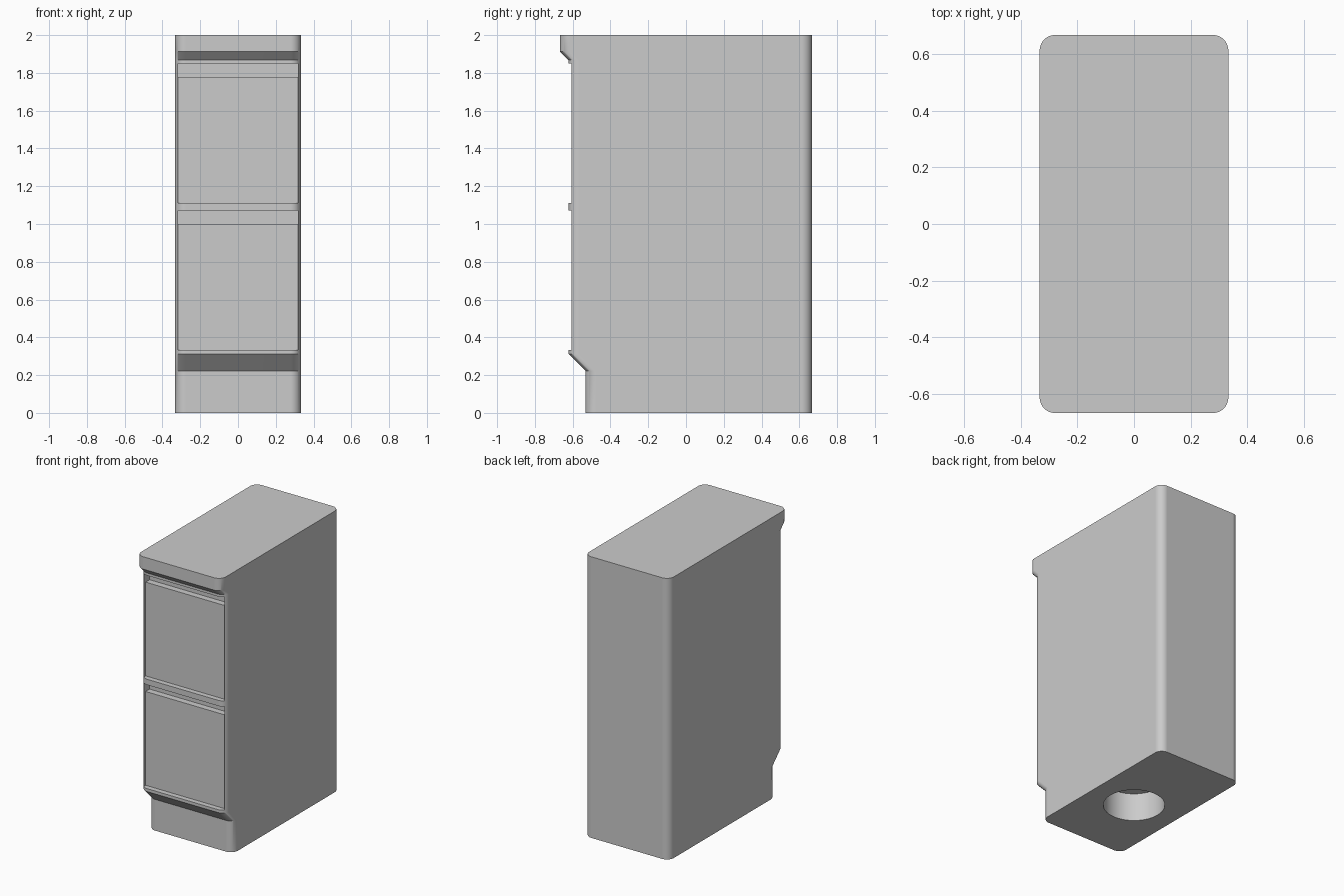
import bpy, bmesh, math
from mathutils import Matrix

cube = bpy.data.objects.get("Cube")
if cube:
    bpy.data.objects.remove(cube, do_unlink=True)

HALF_W, BACK, RADIUS, SEGS = 0.333, 0.667, 0.055, 10

grey = bpy.data.materials.new("plain grey")
grey.use_nodes = True
colour = (0.6, 0.6, 0.6, 1)
grey.diffuse_color = colour
grey.node_tree.nodes["Principled BSDF"].inputs["Base Color"].default_value = colour


def make_object(name, bm):
    bmesh.ops.recalc_face_normals(bm, faces=bm.faces[:])
    mesh = bpy.data.meshes.new(name)
    bm.to_mesh(mesh)
    bm.free()
    mesh.materials.append(grey)
    obj = bpy.data.objects.new(name, mesh)
    bpy.context.collection.objects.link(obj)
    return obj


def rounded_outline(front):
    """Rounded rectangle from the given front depth to the back."""
    points = []
    inner_x = HALF_W - RADIUS
    corners = [(inner_x, BACK - RADIUS), (-inner_x, BACK - RADIUS),
               (-inner_x, front + RADIUS), (inner_x, front + RADIUS)]
    for quarter, (cx, cy) in enumerate(corners):
        for step in range(SEGS + 1):
            a = math.pi / 2 * (quarter + step / SEGS)
            points.append((cx + RADIUS * math.cos(a), cy + RADIUS * math.sin(a)))
    return points


def loft(name, levels):
    """Join rounded outlines stacked at (front depth, height) levels."""
    bm = bmesh.new()
    rings = [[bm.verts.new((x, y, z)) for x, y in rounded_outline(front)]
             for front, z in levels]
    for low, high in zip(rings, rings[1:]):
        for i in range(len(low)):
            j = (i + 1) % len(low)
            bm.faces.new((low[i], low[j], high[j], high[i]))
    bm.faces.new(rings[0])
    bm.faces.new(rings[-1])
    return make_object(name, bm)


def extrude_profile(name, profile, half_width):
    """Extrude a (depth, height) profile across the width."""
    bm = bmesh.new()
    face = bm.faces.new([bm.verts.new((-half_width, y, z)) for y, z in profile])
    new = bmesh.ops.extrude_face_region(bm, geom=[face])["geom"]
    bmesh.ops.translate(bm, vec=(2 * half_width, 0, 0),
                        verts=[v for v in new if isinstance(v, bmesh.types.BMVert)])
    return make_object(name, bm)


def cut(target, cutter):
    cutter.hide_render = True
    mod = target.modifiers.new("cut", "BOOLEAN")
    mod.operation, mod.solver, mod.object = "DIFFERENCE", "EXACT", cutter
    bpy.context.view_layer.objects.active = target
    bpy.ops.object.modifier_apply(modifier=mod.name)
    bpy.data.objects.remove(cutter, do_unlink=True)


# Cabinet body: toe kick, sloped underside, front face, overhanging top lip
body = loft("cabinet_body", [(-0.532, 0), (-0.532, 0.222), (-0.622, 0.312),
                             (-0.622, 1.867), (-0.667, 1.912), (-0.667, 2)])

# Two drawer recesses, each with a deeper finger pull above its panel
PANEL, PULL, OUTSIDE = -0.585, -0.54, -0.8
for bottom in (0.333, 1.111):
    pull, top = bottom + 0.667, bottom + 0.738
    cut(body, extrude_profile("drawer_cutter", [
        (OUTSIDE, bottom), (PANEL, bottom), (PANEL, pull),
        (PULL, pull), (PULL, top), (OUTSIDE, top)], 0.317))

# Round socket in the underside
bm = bmesh.new()
bmesh.ops.create_cone(bm, cap_ends=True, segments=48, radius1=0.2, radius2=0.2,
                      depth=0.4, matrix=Matrix.Identity(4))
cut(body, make_object("socket_cutter", bm))

# Smooth rounded corners, crisp edges
bpy.ops.object.select_all(action="DESELECT")
body.select_set(True)
bpy.context.view_layer.objects.active = body
bpy.ops.object.shade_smooth_by_angle(angle=math.radians(30))
weighted = body.modifiers.new("even_shading", "WEIGHTED_NORMAL")
weighted.keep_sharp = True
